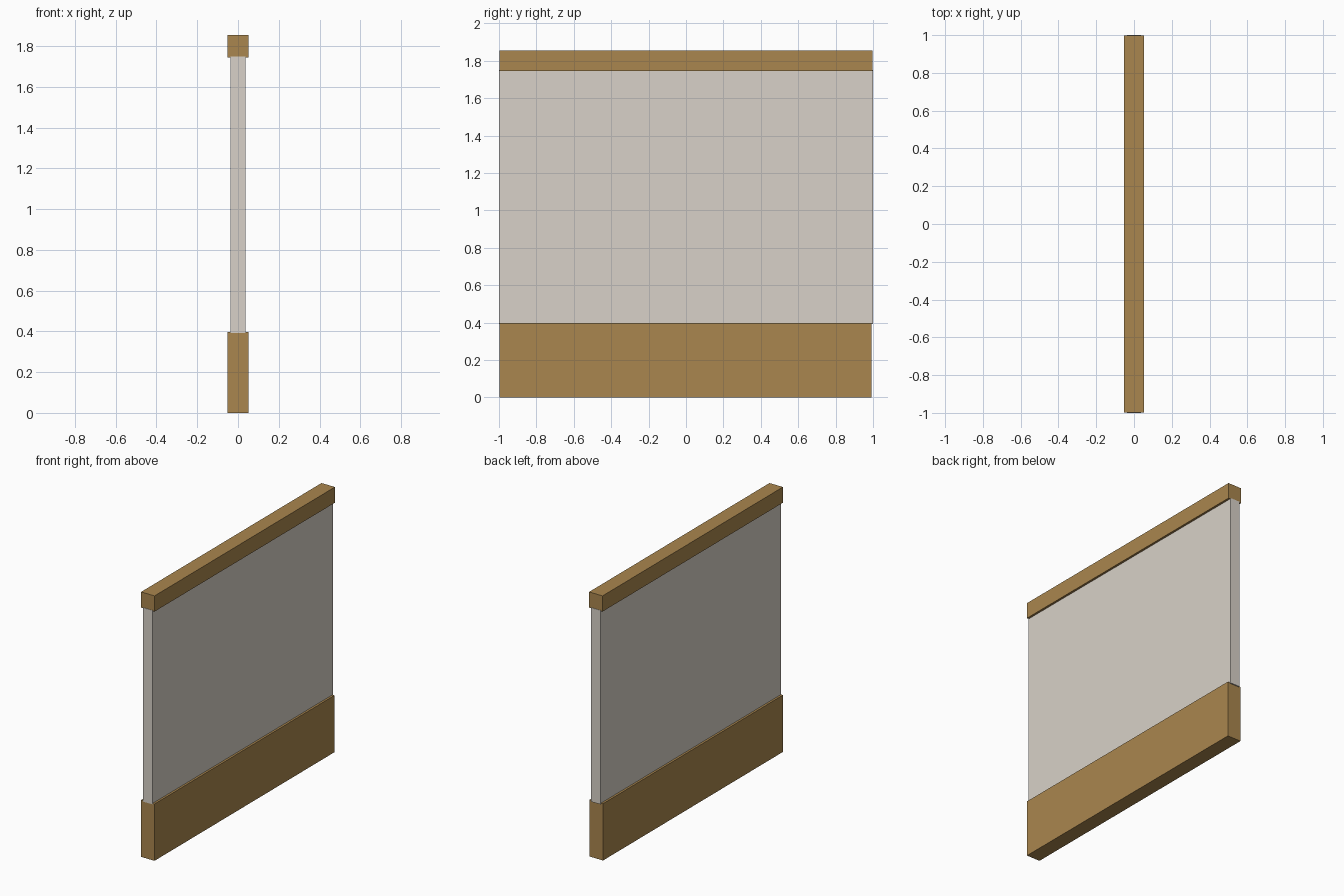
import bpy

if "Cube" in bpy.data.objects:
    bpy.data.objects.remove(bpy.data.objects["Cube"])

def material(name, rgb):
    m = bpy.data.materials.new(name)
    m.diffuse_color = (*rgb, 1)
    m.use_nodes = True
    m.node_tree.nodes["Principled BSDF"].inputs["Base Color"].default_value = m.diffuse_color
    return m

def box(name, lo, hi, mat):
    centre = [(a + b) / 2 for a, b in zip(lo, hi)]
    bpy.ops.mesh.primitive_cube_add(size=1, location=centre)
    ob = bpy.context.object
    ob.name = name
    ob.scale = [b - a for a, b in zip(lo, hi)]
    bpy.ops.object.transform_apply(location=False, rotation=False, scale=True)
    ob.data.materials.append(mat)
    return ob

wood = material("wood", (0.40, 0.24, 0.077))
plaster = material("plaster", (0.69, 0.64, 0.58))

# Wooden base board
box("base_board", (-0.052, -0.998, 0), (0.052, 0.992, 0.398), wood)
# Thin wall panel, let slightly into the base and rail
box("wall_panel", (-0.037, -1.0, 0.392), (0.037, 1.0, 1.75), plaster)
# Wooden rail along the top
box("top_rail", (-0.052, -0.998, 1.745), (0.052, 0.998, 1.855), wood)
